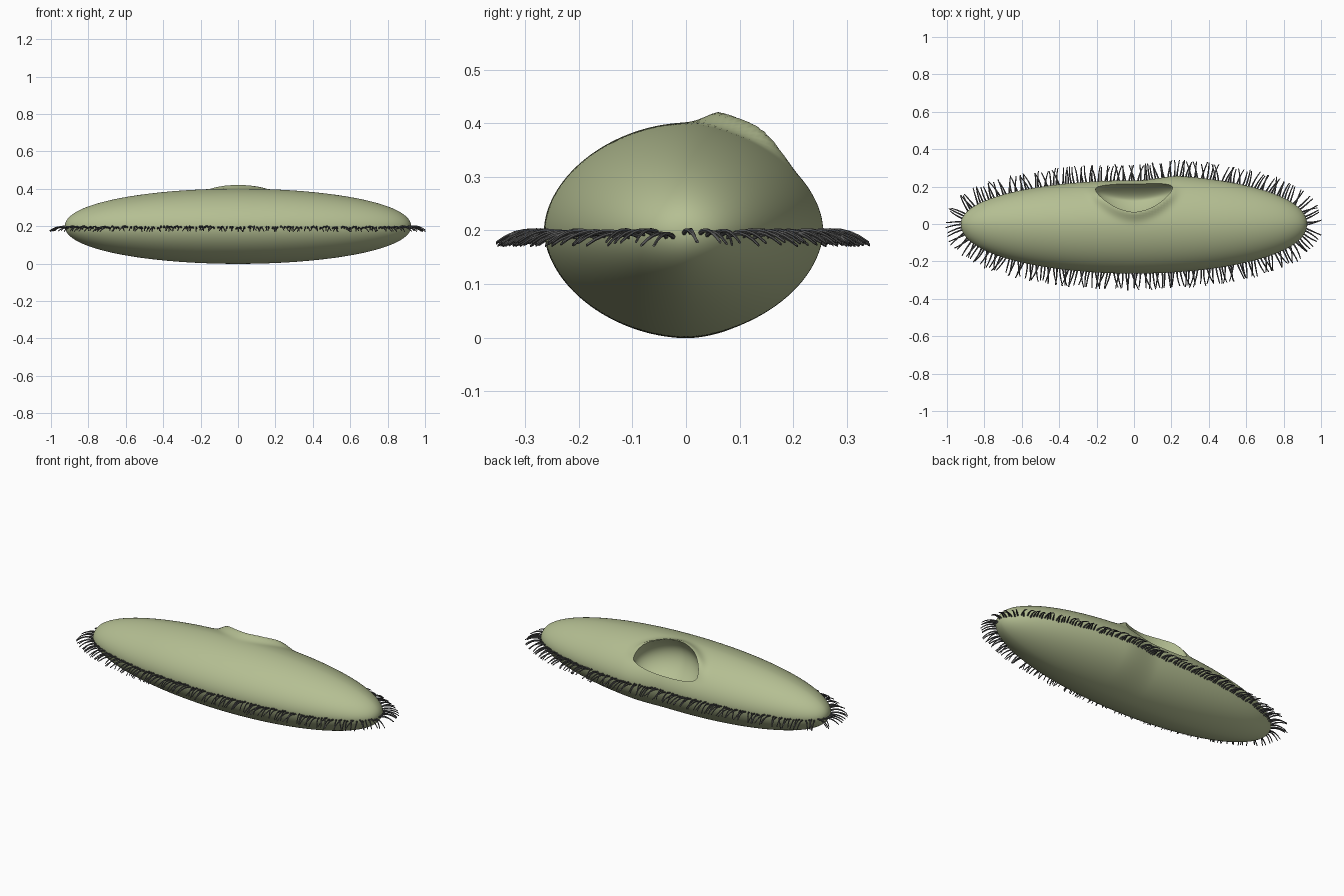
import bpy, bmesh, math, random
from mathutils import Vector

if "Cube" in bpy.data.objects:
    bpy.data.objects.remove(bpy.data.objects["Cube"])

random.seed(4)


def material(name, rgb):
    m = bpy.data.materials.new(name)
    m.diffuse_color = (*rgb, 1)
    m.use_nodes = True
    m.node_tree.nodes["Principled BSDF"].inputs["Base Color"].default_value = m.diffuse_color
    return m


def make_object(name, bm, mat):
    bmesh.ops.recalc_face_normals(bm, faces=bm.faces)
    me = bpy.data.meshes.new(name)
    bm.to_mesh(me)
    bm.free()
    me.materials.append(mat)
    ob = bpy.data.objects.new(name, me)
    bpy.context.collection.objects.link(ob)
    return ob


def smooth(a, b, v):
    t = max(0, min(1, (v - a) / (b - a)))
    return t * t * (3 - 2 * t)


def spow(v, e):
    return math.copysign(abs(v) ** e, v)


def loft(bm, rings, cap_start=None, cap_end=None):
    # bridge vertex rings; caps are tip points
    vr = [[bm.verts.new(p) for p in r] for r in rings]
    n = len(vr[0])
    for a, b in zip(vr, vr[1:]):
        for i in range(n):
            j = (i + 1) % n
            bm.faces.new((a[i], a[j], b[j], b[i]))
    for ring, tip in ((vr[0], cap_start), (vr[-1], cap_end)):
        if tip is None:
            bm.faces.new(ring)
        else:
            t = bm.verts.new(tip)
            for i in range(n):
                bm.faces.new((ring[i], ring[(i + 1) % n], t))


green = material("pale olive", (0.46, 0.52, 0.29))
grey = material("dark grey", (0.09, 0.09, 0.09))

HALF, CZ = 0.925, 0.2

# mouth groove frame: centre, down-slope axis and outward axis
MC = Vector((0, 0.18, 0.30))
MT = Vector((0, 0.87, -0.5)).normalized()
MN = Vector((0, 0.5, 0.87)).normalized()
MW, UP, DOWN, P_UP, P_DOWN = 0.205, 0.16, 0.045, 1.75, 2.6


def side_scale(x, back):
    # half width in y at the fattest height
    if not back:
        return 0.265
    return 0.265 * (0.88 + 0.12 * smooth(0.02, 0.26, x))


def body_point(a, b):
    x = -HALF * math.cos(a)
    r = math.sin(a) ** 0.93
    c, s = math.cos(b), math.sin(b)
    e = 2 / 1.85
    y = side_scale(x, c > 0) * r * spow(c, e)
    z = CZ + 0.201 * r * spow(s, e)
    p = Vector((x, y, z))
    # raised lip around the upper side of the mouth
    if z > 0.22:
        d = p - MC
        sl = d.dot(MT)
        S, P = (UP, P_UP) if sl < 0 else (DOWN, P_DOWN)
        q = ((abs(x) / MW) ** P + (abs(sl) / S) ** P) ** (1 / P)
        w = smooth(0.03, -0.1, sl) if sl < 0.03 else 0
        p += MN * 0.03 * w * math.exp(-((q - 1.0) / 0.16) ** 2)
    return p


# body
NA, NB = 180, 140
bm = bmesh.new()
loft(bm, [[body_point(math.pi * i / NA, 2 * math.pi * j / NB) for j in range(NB)]
          for i in range(1, NA)], (-HALF, 0, CZ), (HALF, 0, CZ))
body = make_object("cell_body", bm, green)


# mouth groove cutter: rounded triangle, bowl shaped below, straight above
def mouth_ring(scale, h):
    pts = []
    for k in range(72):
        a = 2 * math.pi * (k + 0.5) / 72
        c, s = math.cos(a), math.sin(a)
        S, P = (UP, P_UP) if s < 0 else (DOWN, P_DOWN)
        pts.append(MC + Vector((MW * scale * spow(c, 2 / P), 0, 0))
                   + MT * (S * scale * spow(s, 2 / P)) + MN * h)
    return pts


bm = bmesh.new()
rings = [mouth_ring(1, 0.2), mouth_ring(1, 0.03)]
for k in range(0, 14):
    t = math.pi / 2 * k / 14
    rings.append(mouth_ring(math.cos(t), -0.12 * math.sin(t)))
loft(bm, rings, None, MC - MN * 0.12)
cutter = make_object("mouth_cutter", bm, green)
cutter.hide_render = True

mod = body.modifiers.new("mouth", 'BOOLEAN')
mod.operation = 'DIFFERENCE'
mod.solver = 'EXACT'
mod.object = cutter
bpy.context.view_layer.objects.active = body
body.select_set(True)
bpy.ops.object.modifier_apply(modifier=mod.name)
bpy.data.objects.remove(cutter)
bpy.ops.object.shade_smooth_by_angle(angle=math.radians(40))
body.select_set(False)


# cilia: fringe of small curved hairs spaced evenly around the waist
def waist(t):
    x = -HALF * math.cos(t)
    s = math.sin(t)
    return Vector((x, side_scale(x, s > 0) * spow(s, 0.93), 0.187))


N = 2400
pts = [waist(2 * math.pi * i / N) for i in range(N)]
total = sum((pts[i] - pts[i - 1]).length for i in range(N))
COUNT = 250
step, run = total / COUNT, 0
bm = bmesh.new()
for i in range(N):
    run += (pts[i] - pts[i - 1]).length
    if run < step:
        continue
    run -= step
    tan = (pts[(i + 6) % N] - pts[i - 6]).normalized()
    out = Vector((-tan.y, tan.x, 0))
    if out.dot(pts[i]) < 0:
        out = -out
    L = random.uniform(0.074, 0.09)
    lean = random.uniform(-0.025, 0.025)
    curl = random.uniform(-0.02, 0.02)
    z0 = random.uniform(-0.004, 0.004)
    rings = []
    for k in range(7):
        u = k / 6
        c = (pts[i] + out * (L * u - 0.012 * (1 - u)) + tan * (lean * u + curl * u * u)
             + Vector((0, 0, z0 + 0.05 * u * (1 - u) - 0.012 * u * u)))
        r = 0.0048 * (1 - 0.45 * u)
        rings.append([c + tan * (r * math.cos(q * math.pi / 3))
                      + Vector((0, 0, r * math.sin(q * math.pi / 3))) for q in range(6)])
    loft(bm, rings)
cilia = make_object("cilia_fringe", bm, grey)
bpy.context.view_layer.objects.active = cilia
cilia.select_set(True)
bpy.ops.object.shade_smooth_by_angle(angle=math.radians(50))
